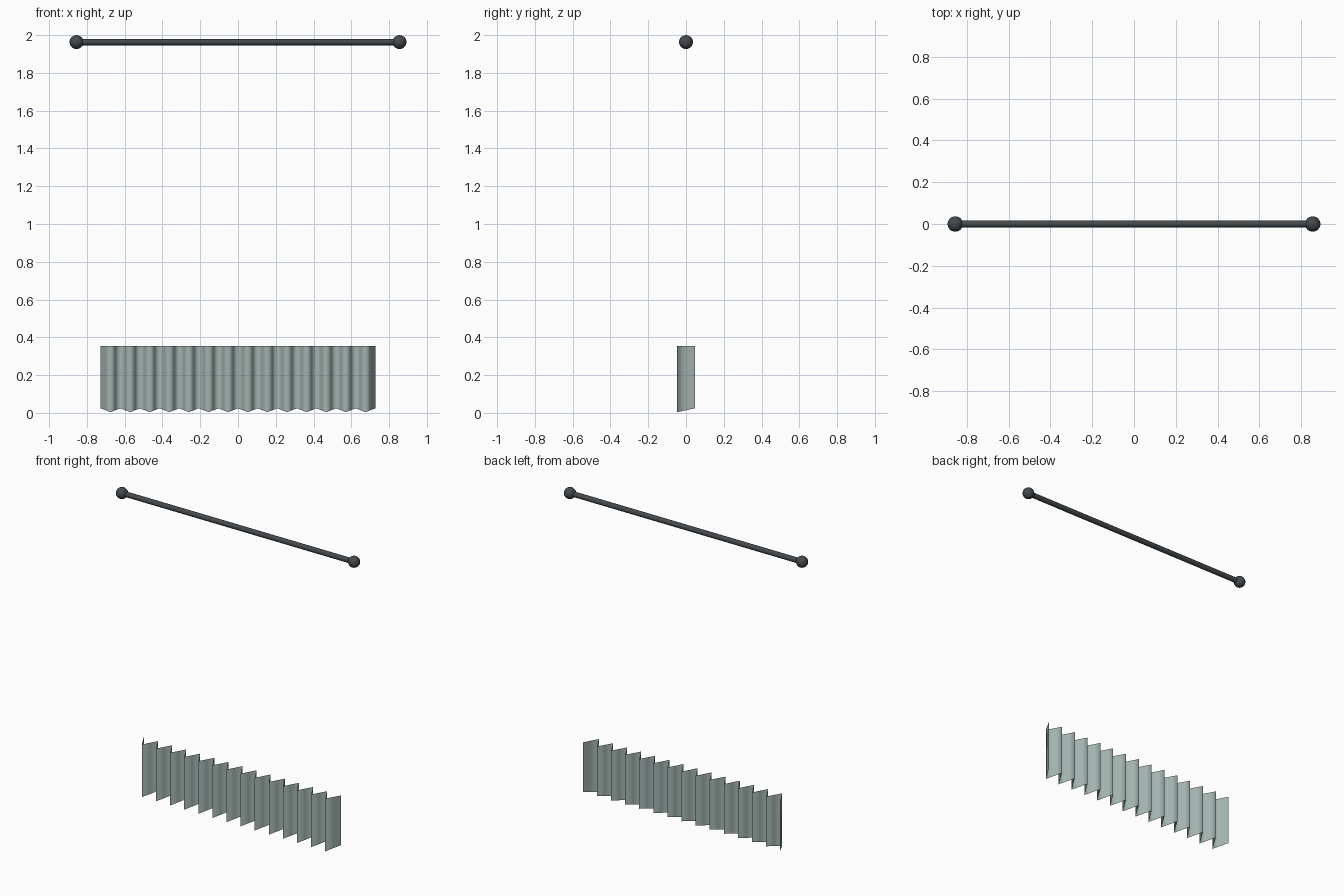
import bpy
import bmesh
import math

cube = bpy.data.objects.get("Cube")
if cube:
    bpy.data.objects.remove(cube, do_unlink=True)


def material(name, colour, roughness):
    mat = bpy.data.materials.new(name)
    mat.use_nodes = True
    mat.diffuse_color = (*colour, 1)
    shader = mat.node_tree.nodes["Principled BSDF"]
    shader.inputs["Base Color"].default_value = (*colour, 1)
    shader.inputs["Roughness"].default_value = roughness
    return mat


FABRIC = material("grey green fabric", (0.36, 0.45, 0.43), 0.9)
METAL = material("dark grey metal", (0.06, 0.068, 0.075), 0.5)

ROD_Z = 1.963
ROD_HALF = 0.855
HALF_WIDTH = 0.727
TOP_Z = 0.355
DEPTH = 0.047
PLEATS = 14


def finish(obj, name, mat):
    obj.name = name
    obj.data.materials.append(mat)
    for face in obj.data.polygons:
        face.use_smooth = True


# Rod
bpy.ops.mesh.primitive_cylinder_add(
    vertices=12, radius=0.017, depth=2 * ROD_HALF,
    location=(0, 0, ROD_Z), rotation=(0, math.pi / 2, 0))
finish(bpy.context.object, "curtain_rod", METAL)
bpy.ops.object.shade_smooth_by_angle(angle=math.radians(40))

# Ball at each end of the rod
for side, x in (("left", ROD_HALF), ("right", -ROD_HALF)):
    bpy.ops.mesh.primitive_uv_sphere_add(
        segments=16, ring_count=10, radius=0.037, location=(x, 0, ROD_Z))
    finish(bpy.context.object, side + "_rod_finial", METAL)

# Pleated curtain: a single sheet whose hem dips at the front folds
bm = bmesh.new()
columns = []
steps = PLEATS * 4
for i in range(steps + 1):
    wave = math.cos(i * math.pi / 2)
    x = HALF_WIDTH * (2 * i / steps - 1)
    hem = 0.014 + 0.01 * wave
    columns.append([bm.verts.new((x, DEPTH * wave, z)) for z in (hem, TOP_Z)])
for (a, b), (c, d) in zip(columns, columns[1:]):
    bm.faces.new((a, c, d, b))
mesh = bpy.data.meshes.new("pleated_curtain")
bm.to_mesh(mesh)
bm.free()
curtain = bpy.data.objects.new("pleated_curtain", mesh)
bpy.context.collection.objects.link(curtain)
finish(curtain, "pleated_curtain", FABRIC)
